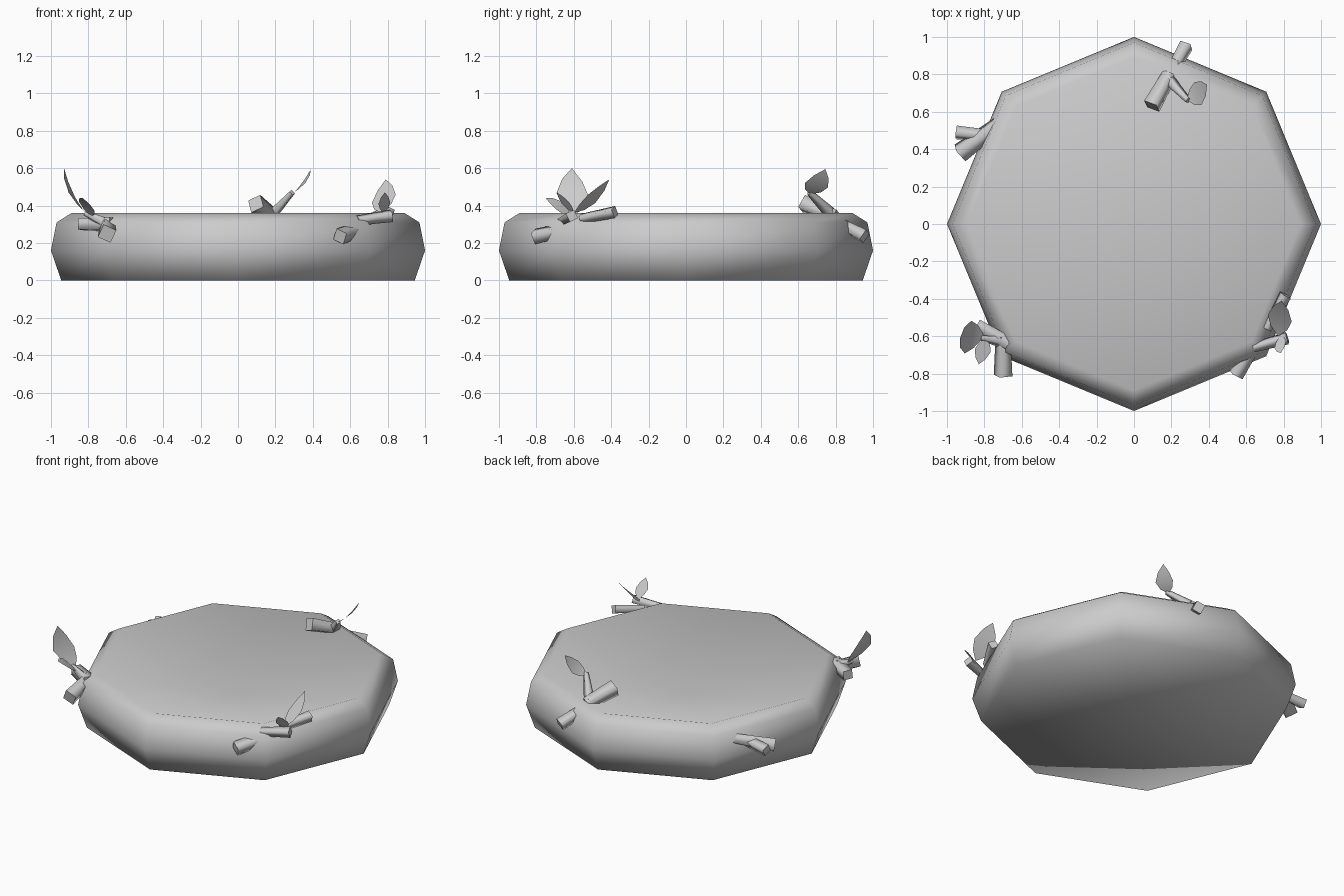
import bpy, math
from mathutils import Vector

if "Cube" in bpy.data.objects:
    bpy.data.objects.remove(bpy.data.objects["Cube"])


def make(name, verts, faces):
    me = bpy.data.meshes.new(name)
    me.from_pydata([tuple(v) for v in verts], [], faces)
    me.update()
    for p in me.polygons:
        p.use_smooth = True
    ob = bpy.data.objects.new(name, me)
    bpy.context.collection.objects.link(ob)
    return ob


def twig(name, a, b, w0, w1, turn=20):
    """Four-sided tapering prism from a to b, ends kept flat."""
    a, b = Vector(a), Vector(b)
    d = (b - a).normalized()
    s = d.cross(Vector((0, 0, 1))).normalized()
    u = s.cross(d)
    verts = []
    for p, w in ((a, w0), (b, w1)):
        for i in range(4):
            t = math.radians(turn + 90 * i)
            verts.append(p + (s * math.cos(t) + u * math.sin(t)) * w * 0.707)
    verts += verts[:]                                   # separate cap corners
    faces = [(i, (i + 1) % 4, 4 + (i + 1) % 4, 4 + i) for i in range(4)]
    faces += [(11, 10, 9, 8), (12, 13, 14, 15)]
    return make(name, verts, faces)


def leaf(name, base, tip, side, width, bow):
    """Pointed blade; bow shifts the middle off the straight line."""
    base, tip, bow = Vector(base), Vector(tip), Vector(bow)
    side = Vector(side).normalized()
    verts = [base]
    for t, w in ((0.22, 0.7), (0.48, 1.0), (0.78, 0.62)):
        p = base.lerp(tip, t) + bow * 4 * t * (1 - t)
        verts += [p - side * width * w / 2, p + side * width * w / 2]
    verts.append(tip)
    faces = [(0, 2, 1), (1, 2, 4, 3), (3, 4, 6, 5), (5, 6, 7)]
    return make(name, verts, faces)


# Octagonal cushion-shaped base with a dished top, smooth all over
N = 8
profile = [(0.945, 0), (1.0, 0.16), (0.97, 0.31), (0.89, 0.36)]
verts = [(r * math.cos(2 * math.pi * i / N), r * math.sin(2 * math.pi * i / N), z)
         for r, z in profile for i in range(N)]
faces = [(k * N + i, k * N + (i + 1) % N, (k + 1) * N + (i + 1) % N, (k + 1) * N + i)
         for k in range(3) for i in range(N)]
verts += [(0, 0, 0), (0, 0, 0.13)]
faces += [((i + 1) % N, i, 4 * N) for i in range(N)]
faces += [(3 * N + i, 3 * N + (i + 1) % N, 4 * N + 1) for i in range(N)]
make("octagon_base", verts, faces)

# Front left sprig
twig("front_left_twig", (-0.70, -0.81, 0.25), (-0.70, -0.60, 0.30), 0.075, 0.06)
twig("front_left_branch", (-0.67, -0.64, 0.30), (-0.84, -0.54, 0.30), 0.07, 0.06, 40)
twig("front_left_stalk", (-0.70, -0.63, 0.30), (-0.82, -0.61, 0.36), 0.05, 0.02)
leaf("front_left_leaf_big", (-0.80, -0.60, 0.35), (-0.93, -0.61, 0.60),
     (0.2, 1, -0.15), 0.18, (-0.025, 0, -0.015))
leaf("front_left_leaf_small", (-0.79, -0.61, 0.34), (-0.83, -0.75, 0.44),
     (1, -0.2, -0.6), 0.10, (0, 0, 0.01))

# Left twigs
twig("left_twig", (-0.93, 0.38, 0.20), (-0.73, 0.53, 0.25), 0.08, 0.06)
twig("left_branch", (-0.77, 0.47, 0.23), (-0.95, 0.49, 0.21), 0.05, 0.055)

# Front right sprig
twig("front_right_twig", (0.545, -0.805, 0.235), (0.64, -0.65, 0.27), 0.065, 0.055)
twig("front_right_twig_top", (0.71, -0.56, 0.33), (0.81, -0.38, 0.365), 0.04, 0.05)
twig("front_right_branch", (0.64, -0.66, 0.32), (0.82, -0.61, 0.345), 0.04, 0.05)
leaf("front_right_leaf_big", (0.77, -0.60, 0.36), (0.79, -0.41, 0.54),
     (1, -0.3, 0.35), 0.14, (0, 0.005, -0.01))
leaf("front_right_leaf_small", (0.78, -0.60, 0.36), (0.785, -0.69, 0.47),
     (0.8, 0.5, 0.1), 0.075, (0, 0, 0))

# Back sprig
twig("back_twig_low", (0.28, 0.955, 0.235), (0.21, 0.83, 0.30), 0.06, 0.05)
twig("back_twig_thick", (0.19, 0.80, 0.34), (0.095, 0.63, 0.41), 0.06, 0.075)
twig("back_stalk", (0.18, 0.78, 0.35), (0.29, 0.66, 0.47), 0.05, 0.025)
leaf("back_leaf", (0.28, 0.665, 0.46), (0.39, 0.745, 0.595),
     (-0.3, 1, -0.2), 0.13, (0.01, -0.005, -0.015))
